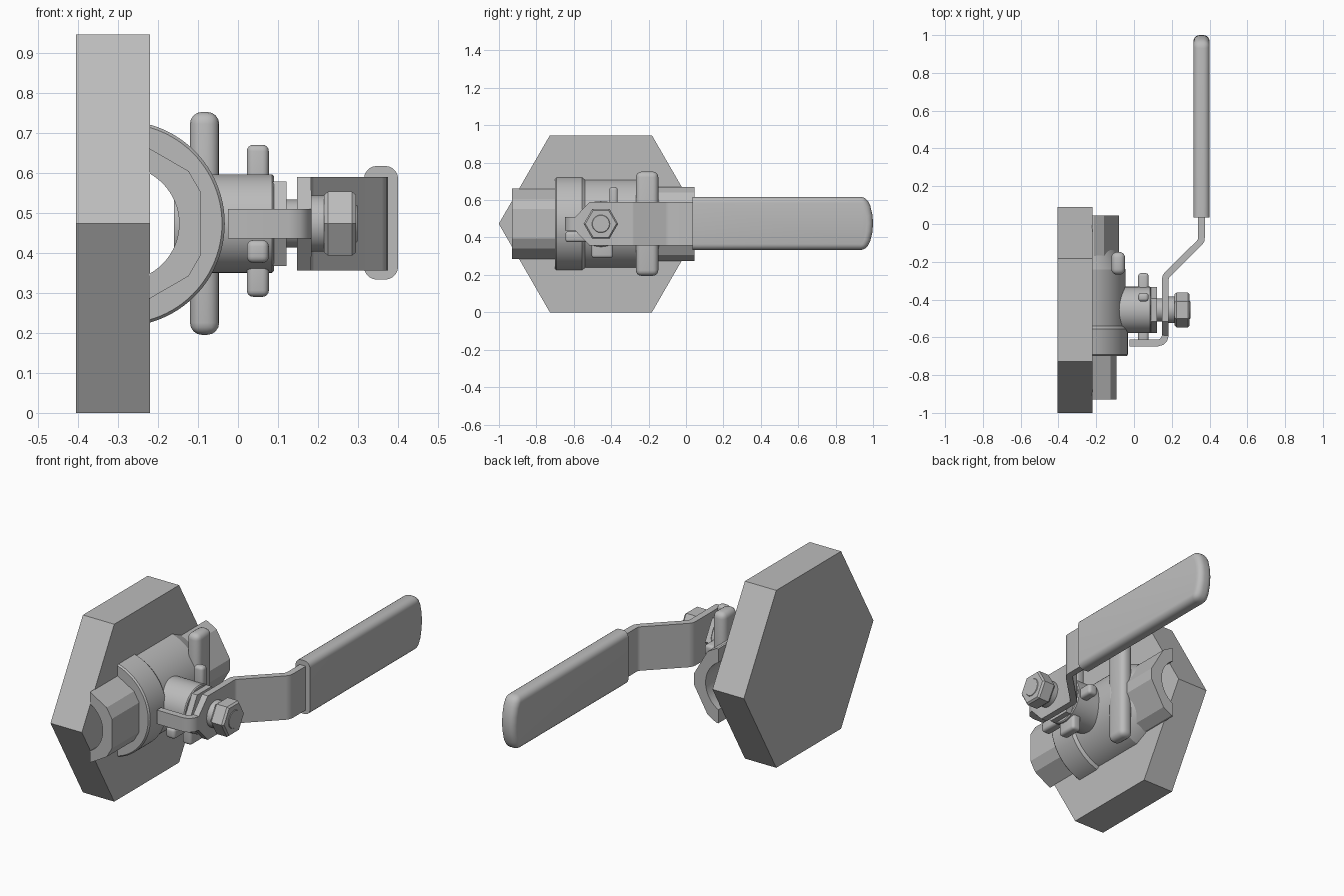
import bpy, bmesh, math
from mathutils import Vector

old = bpy.data.objects.get("Cube")
if old:
    bpy.data.objects.remove(old, do_unlink=True)

CY, CZ = -0.455, 0.473      # stem axis, along x
BX = -0.29                  # pipe axis, along y, at height CZ

grey = bpy.data.materials.new("grey metal")
grey.use_nodes = True
colour = (0.5, 0.5, 0.5, 1)
grey.diffuse_color = colour
grey.node_tree.nodes["Principled BSDF"].inputs["Base Color"].default_value = colour


def finish(name, bm):
    bmesh.ops.recalc_face_normals(bm, faces=bm.faces)
    me = bpy.data.meshes.new(name)
    bm.to_mesh(me)
    bm.free()
    ob = bpy.data.objects.new(name, me)
    bpy.context.collection.objects.link(ob)
    me.materials.append(grey)
    return ob


def apply(ob, kind, **settings):
    mod = ob.modifiers.new(kind, kind)
    for key, value in settings.items():
        setattr(mod, key, value)
    bpy.context.view_layer.objects.active = ob
    bpy.ops.object.modifier_apply(modifier=mod.name)


def smooth(ob, degrees=35):
    bpy.ops.object.select_all(action='DESELECT')
    ob.select_set(True)
    bpy.context.view_layer.objects.active = ob
    bpy.ops.object.shade_smooth_by_angle(angle=math.radians(degrees))
    return ob


def loft(name, rings):
    """Solid skinned through equal-length rings of points."""
    bm = bmesh.new()
    loops = [[bm.verts.new(p) for p in ring] for ring in rings]
    n = len(loops[0])
    for a, b in zip(loops, loops[1:]):
        for i in range(n):
            j = (i + 1) % n
            bm.faces.new((a[i], a[j], b[j], b[i]))
    bm.faces.new(loops[0])
    bm.faces.new(loops[-1])
    return finish(name, bm)


def circle(r, n=64, turn=0):
    return [(r * math.cos(math.tau * i / n + turn), r * math.sin(math.tau * i / n + turn))
            for i in range(n)]


def cut_hexagon(apothem, turn, cut):
    """Hexagon with trimmed corners; corners start at angle turn."""
    pts = [Vector(p) for p in circle(apothem / math.cos(math.pi / 6), 6, turn)]
    out = []
    for i, p in enumerate(pts):
        for q in (pts[i - 1], pts[(i + 1) % 6]):
            out.append(tuple(p + (q - p).normalized() * cut))
    return out


def along_x(name, steps, n=64, turn=0):
    return loft(name, [[(x, CY + a, CZ + b) for a, b in circle(r, n, turn)] for x, r in steps])


def along_y(name, sections):
    return loft(name, [[(BX + a, y, CZ + b) for a, b in pts] for y, pts in sections])


def rounded_box(name, lo, hi, bevel, segments=4):
    bm = bmesh.new()
    bmesh.ops.create_cube(bm, size=1)
    for v in bm.verts:
        v.co = [(l + h) / 2 + c * (h - l) for l, h, c in zip(lo, hi, v.co)]
    ob = finish(name, bm)
    if bevel:
        apply(ob, 'BEVEL', width=bevel, segments=segments, limit_method='NONE')
        smooth(ob)
    return ob


# Hexagonal mounting plate
along_x("mounting_plate", [(-0.405, 0.546), (-0.22, 0.546)], 6)

# Valve body and wrench ends, bored through and trimmed flat at the plate
body = along_y("valve_body", [(y, circle(r, 96)) for y, r in (
    (-0.70, 0.25), (-0.692, 0.257), (-0.555, 0.257), (-0.54, 0.245),
    (-0.24, 0.245), (-0.225, 0.238), (-0.13, 0.195))])
front_end = along_y("front_wrench_end", [(y, cut_hexagon(0.197, math.pi / 6, 0.035))
                                         for y in (-0.93, -0.69)])
back_end = along_y("back_wrench_end", [(y, cut_hexagon(0.198, 0, 0.035))
                                       for y in (-0.22, 0.045)])
bore = along_y("bore_cutter", [(y, circle(0.143)) for y in (-1.2, 0.3)])
trim = rounded_box("trim_cutter", (-1.2, -1.3, -0.5), (-0.222, 0.5, 1.5), 0)
for part in (body, front_end, back_end):
    for cutter in (bore, trim):
        apply(part, 'BOOLEAN', operation='DIFFERENCE', solver='EXACT', object=cutter)
    smooth(part, 25)
for cutter in (bore, trim):
    bpy.data.objects.remove(cutter, do_unlink=True)

# Upright bar across the body
rounded_box("body_bar", (-0.12, -0.268, 0.195), (-0.047, -0.148, 0.752), 0.03)

# Stem boss, gland, stem and washer
smooth(along_x("stem_boss", [(-0.16, 0.123), (0.085, 0.123), (0.09, 0.118)]))
along_x("gland_hexagon", [(0.088, 0.122), (0.121, 0.122)], 6)
smooth(along_x("stem", [(0.1, 0.06), (0.2, 0.06), (0.2, 0.05), (0.292, 0.05), (0.298, 0.045)]))
smooth(along_x("washer", [(0.18, 0.07), (0.222, 0.07)]))

# Hexagonal nut with chamfered ends
smooth(along_x("stem_nut", [(0.215, 0.083), (0.225, 0.092), (0.285, 0.092), (0.295, 0.083)], 6), 15)

# Four stop lugs around the boss
for name, y0, y1, z0, z1 in (
        ("upper_lug", -0.41, -0.365, 0.50, 0.67),
        ("lower_lug", -0.505, -0.39, 0.29, 0.42),
        ("front_lug", -0.645, -0.50, 0.375, 0.432),
        ("back_lug", -0.40, -0.26, 0.44, 0.50)):
    rounded_box(name, (0.022, y0, z0), (0.077, y1, z1), 0.016)

# Bent lever strip: x, y and half width along its middle
strip = [(-0.025, -0.63, 0.037), (0.125, -0.63, 0.037), (0.147, -0.624, 0.037),
         (0.160, -0.610, 0.037), (0.1655, -0.59, 0.037), (0.1655, -0.515, 0.117),
         (0.1655, -0.295, 0.117), (0.168, -0.28, 0.117), (0.176, -0.268, 0.117),
         (0.346, -0.1, 0.117), (0.355, -0.087, 0.117), (0.3575, -0.07, 0.117),
         (0.3575, 0.1, 0.117)]
bm = bmesh.new()
rows = [[bm.verts.new((x, y, CZ + s * w)) for s in (-1, 1)] for x, y, w in strip]
for (a, b), (c, d) in zip(rows, rows[1:]):
    bm.faces.new((a, b, d, c))
lever = finish("lever", bm)
apply(lever, 'SOLIDIFY', thickness=0.035, offset=0, use_even_offset=True)
smooth(lever)

# Rounded grip sleeve with a gently bowed tip
bm = bmesh.new()
outline = [(0.035, 0.333), (0.962, 0.333), (0.985, 0.38), (0.997, 0.43), (1.0, 0.475),
           (0.997, 0.52), (0.985, 0.57), (0.962, 0.617), (0.035, 0.617)]
face = bm.faces.new([bm.verts.new((0.315, y, z)) for y, z in outline])
ext = bmesh.ops.extrude_face_region(bm, geom=[face])
bmesh.ops.translate(bm, vec=(0.085, 0, 0), verts=[g for g in ext["geom"] if isinstance(g, bmesh.types.BMVert)])
bmesh.ops.recalc_face_normals(bm, faces=bm.faces)
# Round the long edges and the tip, leaving the open end square
edges = [e for e in bm.edges if max(v.co.y for v in e.verts) > 0.1
         and not (abs(e.verts[0].co.x - e.verts[1].co.x) > 0.01 and e.verts[0].co.y > 0.97)]
bmesh.ops.bevel(bm, geom=edges, offset=0.032, segments=5, profile=0.5, affect='EDGES', clamp_overlap=True)
smooth(finish("grip", bm), 40)
